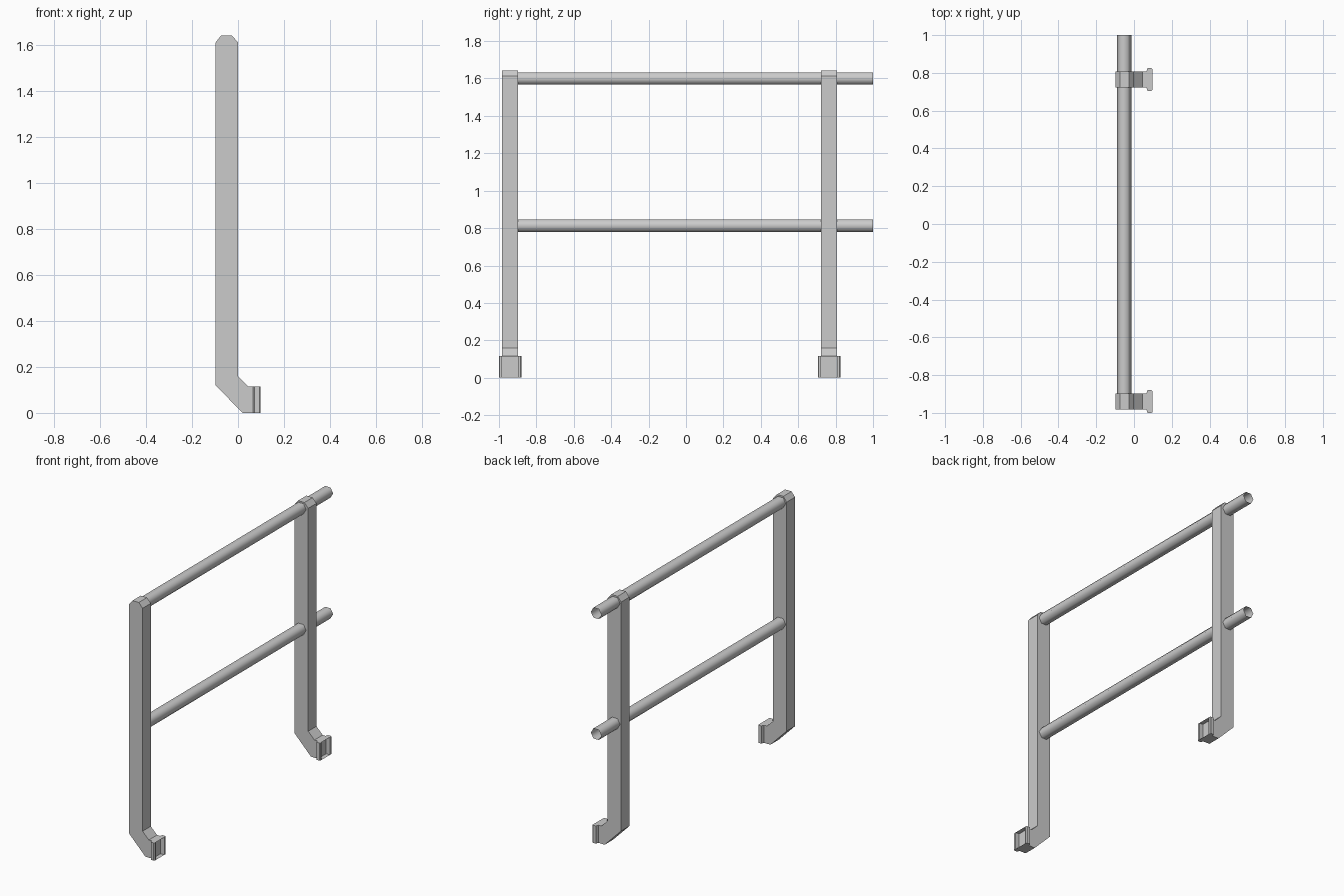
import bpy, bmesh, math

if "Cube" in bpy.data.objects:
    bpy.data.objects.remove(bpy.data.objects["Cube"])

HALF = 0.0425            # half width of a post
POSTS = (-0.94, 0.765)   # post centres along y
END = 0.0975             # mounting face of the foot
RAIL_X = -0.0525


def finish(bm, name):
    bmesh.ops.recalc_face_normals(bm, faces=bm.faces)
    me = bpy.data.meshes.new(name)
    bm.to_mesh(me)
    bm.free()
    ob = bpy.data.objects.new(name, me)
    bpy.context.collection.objects.link(ob)
    return ob


def prism(name, a, b, skip=()):
    """Close two matching outlines into a prism, leaving the skipped sides open."""
    bm = bmesh.new()
    va = [bm.verts.new(p) for p in a]
    vb = [bm.verts.new(p) for p in b]
    bm.faces.new(va)
    bm.faces.new(vb[::-1])
    n = len(va)
    for i in range(n):
        if i not in skip:
            j = (i + 1) % n
            bm.faces.new((va[i], vb[i], vb[j], va[j]))
    return finish(bm, name)


# Side outline of a post with its cranked foot; the last point pair is the open end
post_outline = [(END, 0.115), (0.045, 0.115), (0, 0.16), (0, 1.612), (-0.027, 1.643),
                (-0.073, 1.643), (-0.0975, 1.612), (-0.0975, 0.12), (0.02, 0), (END, 0)]
# Plan outline of one clamp flange, measured from the post centre
flange_plan = [(0.066, HALF), (0.072, 0.06), (0.0925, 0.06), (END, 0.056), (END, HALF)]

for i, y in enumerate(POSTS, 1):
    # Upright with open foot
    prism(f"post_{i}",
          [(x, y - HALF, z) for x, z in post_outline],
          [(x, y + HALF, z) for x, z in post_outline],
          skip=(len(post_outline) - 1,))
    # Plate inside the foot opening
    bm = bmesh.new()
    bm.faces.new([bm.verts.new((0.07, y + s * HALF, z))
                  for s, z in ((-1, 0), (1, 0), (1, 0.115), (-1, 0.115))])
    finish(bm, f"foot_plate_{i}")
    # Flanges on both sides of the foot
    for side, s in (("left", -1), ("right", 1)):
        prism(f"foot_flange_{side}_{i}",
              [(x, y + s * w, 0) for x, w in flange_plan],
              [(x, y + s * w, 0.115) for x, w in flange_plan])

# Six-sided open tube rails running from the first post past the second
for name, z in (("top_rail", 1.6), ("middle_rail", 0.813)):
    y0, y1 = POSTS[0] + HALF - 0.005, 1.0
    bpy.ops.mesh.primitive_cylinder_add(
        vertices=6, radius=0.038, depth=y1 - y0, end_fill_type='NOTHING',
        location=(RAIL_X, (y0 + y1) / 2, z), rotation=(math.pi / 2, 0, 0))
    rail = bpy.context.object
    rail.name = name
    # Turn the hexagon so its corners point sideways
    for v in rail.data.vertices:
        x, y = v.co.x, v.co.y
        v.co.x, v.co.y = y, -x
    bpy.ops.object.shade_smooth()
